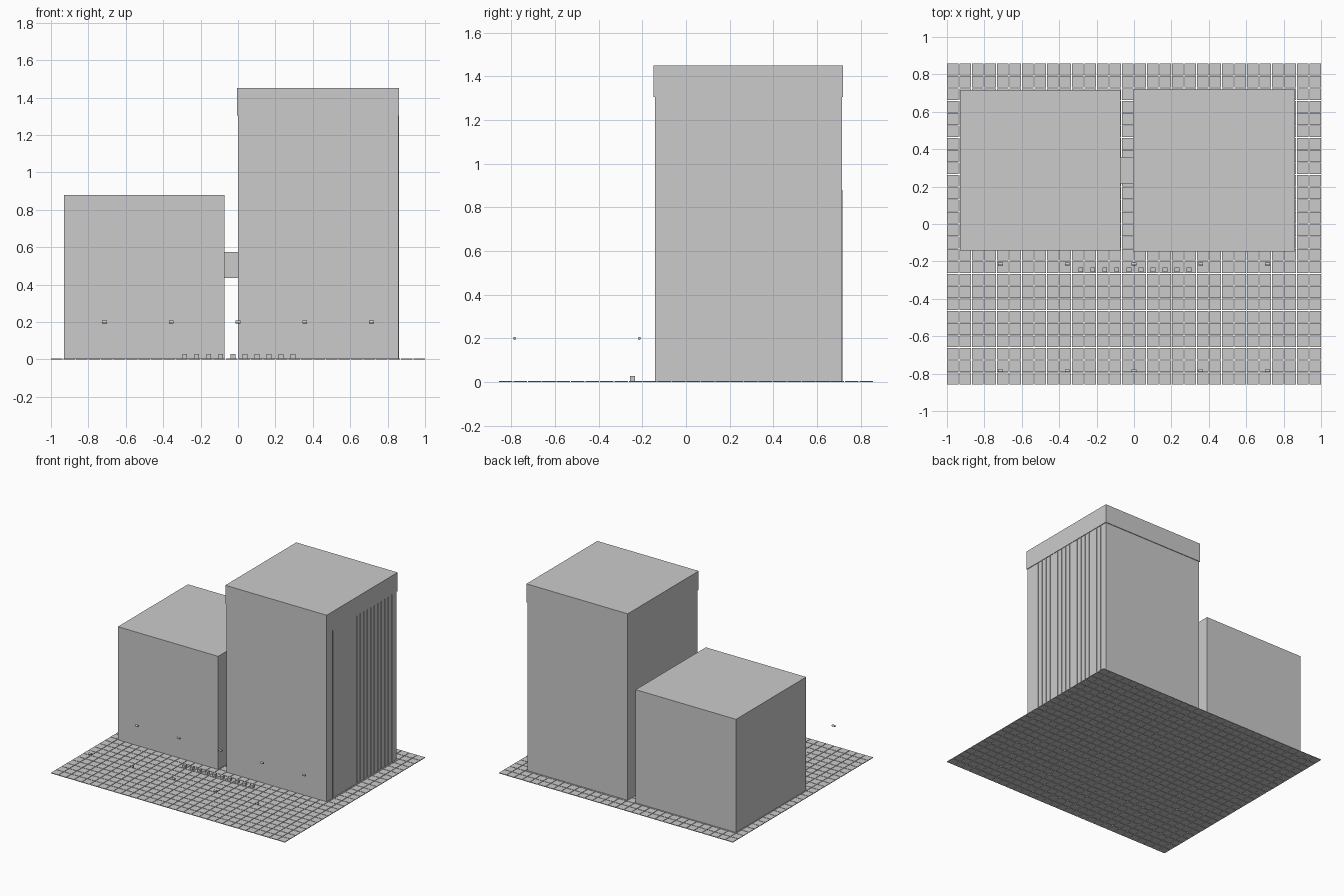
import bpy
import bmesh
from mathutils import Matrix, Vector

if "Cube" in bpy.data.objects:
    bpy.data.objects.remove(bpy.data.objects["Cube"], do_unlink=True)

# One plain concrete colour for everything
concrete = bpy.data.materials.new("concrete_grey")
concrete.use_nodes = True
colour = (0.6, 0.6, 0.6, 1)
concrete.diffuse_color = colour
concrete.node_tree.nodes["Principled BSDF"].inputs["Base Color"].default_value = colour


def add_box(bm, low, high):
    low, high = Vector(low), Vector(high)
    size = Matrix.Diagonal((*(high - low), 1))
    bmesh.ops.create_cube(bm, size=1, matrix=Matrix.Translation((low + high) / 2) @ size)


def finish(name, bm):
    mesh = bpy.data.meshes.new(name)
    bm.to_mesh(mesh)
    bm.free()
    mesh.materials.append(concrete)
    obj = bpy.data.objects.new(name, mesh)
    bpy.context.collection.objects.link(obj)
    return obj


def box(name, low, high):
    bm = bmesh.new()
    add_box(bm, low, high)
    return finish(name, bm)


# Plaza of separate paving slabs
COLUMNS, ROWS, GAP, FLOOR = 30, 26, 0.004, 0.005
WIDTH, DEPTH = 2.0, 1.714
step_x, step_y = (WIDTH + GAP) / COLUMNS, (DEPTH + GAP) / ROWS
bm = bmesh.new()
for i in range(COLUMNS):
    for j in range(ROWS):
        x, y = i * step_x - WIDTH / 2, j * step_y - DEPTH / 2
        add_box(bm, (x, y, 0), (x + step_x - GAP, y + step_y - GAP, FLOOR))
finish("plaza_paving", bm)

# Two blocks joined by a bridge
box("low_block", (-0.929, -0.141, 0.003), (-0.071, 0.716, 0.88))
box("tower", (0, -0.143, 0.003), (0.857, 0.714, 1.31))
box("tower_cap", (-0.005, -0.148, 1.305), (0.862, 0.719, 1.45))
box("bridge", (-0.073, 0.217, 0.435), (0.002, 0.357, 0.575))

# Thin upright fins on the tower's left side
bm = bmesh.new()
for i in range(18):
    y = -0.069 + i * 0.0427
    add_box(bm, (0.856, y - 0.003, 0.003), (0.861, y + 0.003, 1.306))
finish("tower_fins", bm)

# Row of small blocks before the entrance
bm = bmesh.new()
for i in range(10):
    x = -0.284 + i * 0.0642
    add_box(bm, (x - 0.0125, -0.257, 0.003), (x + 0.0125, -0.233, 0.028))
finish("bollards", bm)

# Two rows of small hanging lamps
bm = bmesh.new()
for y in (-0.785, -0.214):
    for i in range(-2, 3):
        place = Matrix.Translation((i * 0.357, y, 0.2)) @ Matrix.Rotation(1.5708, 4, "Y")
        bmesh.ops.create_cone(bm, cap_ends=True, segments=12, radius1=0.007,
                              radius2=0.007, depth=0.025, matrix=place)
finish("lamps", bm)
